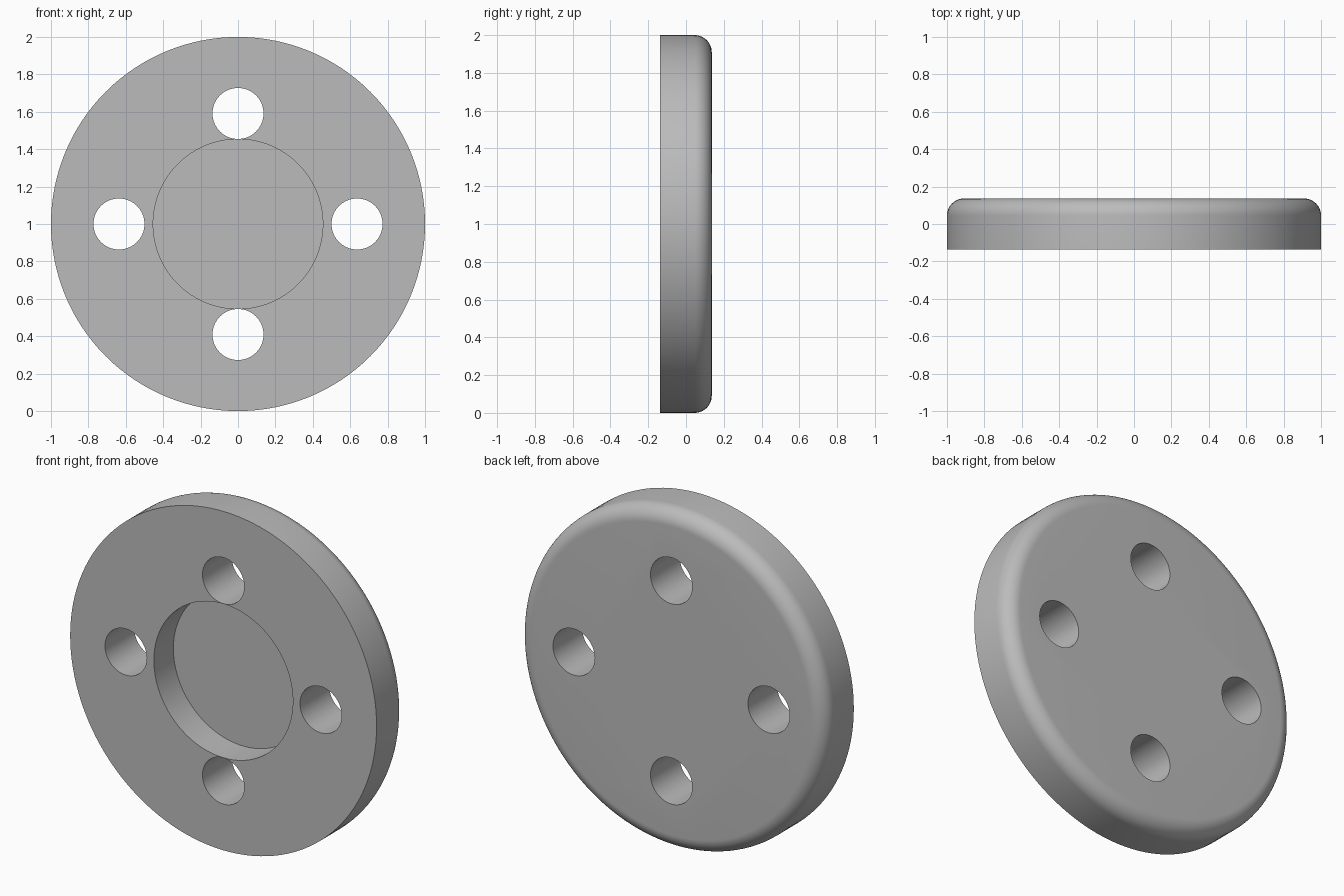
import bpy
import bmesh
from math import sin, cos, pi
from mathutils import Matrix, Vector

if "Cube" in bpy.data.objects:
    bpy.data.objects.remove(bpy.data.objects["Cube"])

# All sizes are in units of 1/22 of the disc radius
UNIT = 1 / 22
RADIUS, HALF, FILLET = 22, 3, 2
RECESS_RADIUS, RECESS_DEPTH = 9.98, 4
HOLE_RADIUS = 3
CENTRE = Vector((0, 0, 1))

grey = bpy.data.materials.new("plain grey")
grey.use_nodes = True
colour = (0.5, 0.5, 0.5, 1)
grey.diffuse_color = colour
grey.node_tree.nodes["Principled BSDF"].inputs["Base Color"].default_value = colour


def finish(bm, name):
    bmesh.ops.recalc_face_normals(bm, faces=bm.faces)
    mesh = bpy.data.meshes.new(name)
    bm.to_mesh(mesh)
    bm.free()
    mesh.materials.append(grey)
    obj = bpy.data.objects.new(name, mesh)
    bpy.context.collection.objects.link(obj)
    return obj


# Disc: half section (radius, depth) with front recess and rounded back rim
floor = -HALF + RECESS_DEPTH
profile = [(0, floor), (RECESS_RADIUS, floor), (RECESS_RADIUS, -HALF), (RADIUS, -HALF)]
for i in range(13):
    a = i / 12 * pi / 2
    profile.append((RADIUS - FILLET + FILLET * cos(a), HALF - FILLET + FILLET * sin(a)))
profile.append((0, HALF))

bm = bmesh.new()
verts = [bm.verts.new(Vector((r, y, 0)) * UNIT + CENTRE) for r, y in profile]
edges = [bm.edges.new(pair) for pair in zip(verts, verts[1:])]
bmesh.ops.spin(bm, geom=verts + edges, cent=CENTRE, axis=(0, 1, 0),
               angle=2 * pi, steps=128, use_merge=False)
bmesh.ops.remove_doubles(bm, verts=bm.verts, dist=0.0001)
# Merge the flat fans into single faces
bmesh.ops.dissolve_limit(bm, angle_limit=0.001, verts=bm.verts, edges=bm.edges)
disc = finish(bm, "disc")

# Four through holes, slightly further out on the sides
bm = bmesh.new()
for x, z in ((14, 0), (-14, 0), (0, 13), (0, -13)):
    place = Matrix.Translation(Vector((x, 0, z)) * UNIT + CENTRE) @ Matrix.Rotation(pi / 2, 4, "X")
    bmesh.ops.create_cone(bm, cap_ends=True, segments=64, radius1=HOLE_RADIUS * UNIT,
                          radius2=HOLE_RADIUS * UNIT, depth=4 * HALF * UNIT, matrix=place)
cutter = finish(bm, "hole_cutter")
cutter.hide_render = True

cut = disc.modifiers.new("holes", "BOOLEAN")
cut.operation = "DIFFERENCE"
cut.solver = "EXACT"
cut.object = cutter

bpy.ops.object.select_all(action="DESELECT")
disc.select_set(True)
bpy.context.view_layer.objects.active = disc
bpy.ops.object.modifier_apply(modifier=cut.name)
bpy.data.objects.remove(cutter)
bpy.ops.object.shade_smooth_by_angle(angle=pi / 6)
